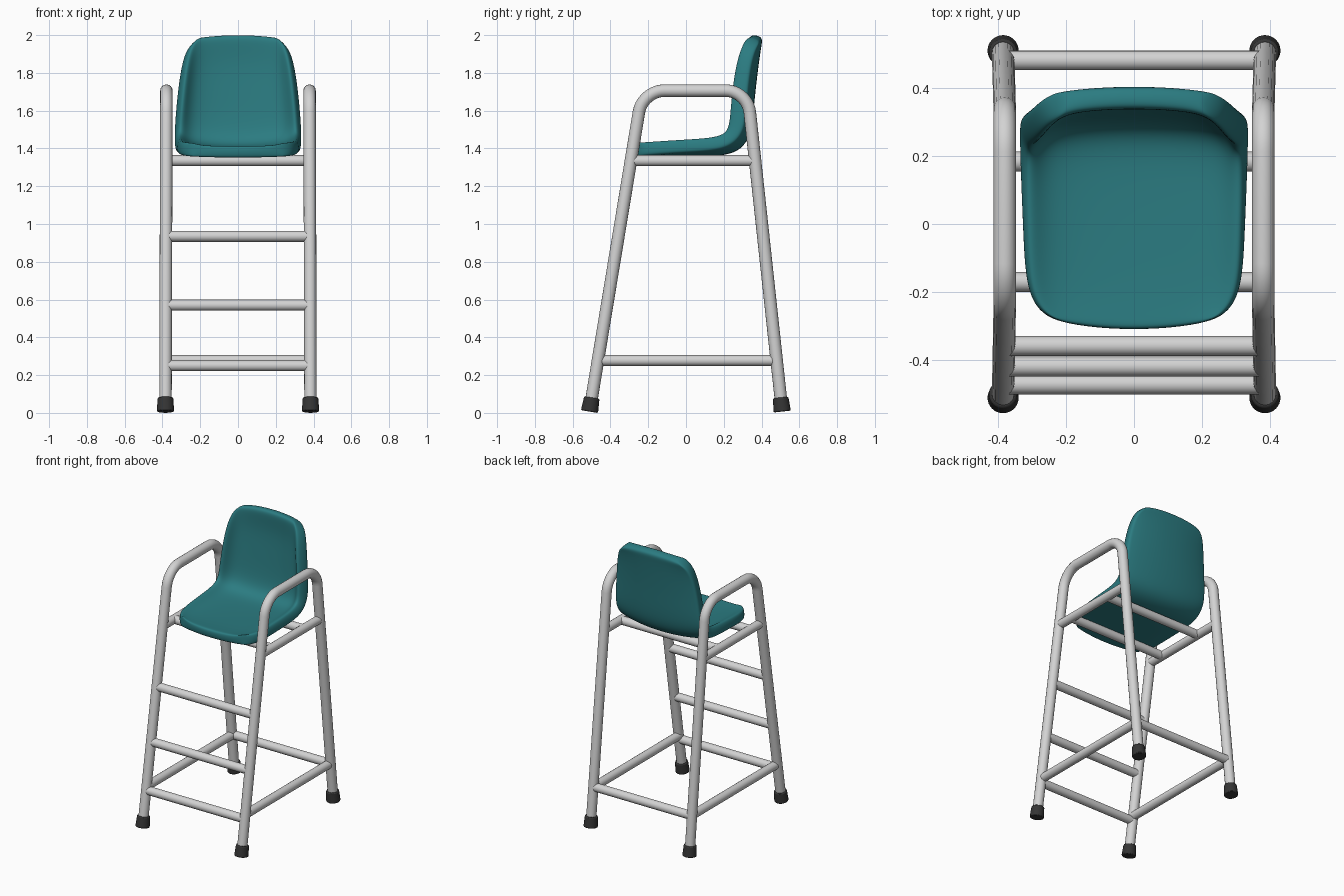
import bpy, math
from mathutils import Vector

if "Cube" in bpy.data.objects:
    bpy.data.objects.remove(bpy.data.objects["Cube"])


def material(name, rgb):
    m = bpy.data.materials.new(name)
    m.diffuse_color = (*rgb, 1)
    m.use_nodes = True
    m.node_tree.nodes["Principled BSDF"].inputs["Base Color"].default_value = m.diffuse_color
    return m


GREY = material("light grey metal", (0.65, 0.65, 0.65))
TEAL = material("teal plastic", (0.024, 0.2, 0.22))
BLACK = material("black rubber", (0.035, 0.035, 0.035))


def activate(ob):
    bpy.ops.object.select_all(action='DESELECT')
    ob.select_set(True)
    bpy.context.view_layer.objects.active = ob


def tube(name, points, r):
    """Round tube along a list of points."""
    cu = bpy.data.curves.new(name, 'CURVE')
    cu.dimensions = '3D'
    cu.bevel_depth = r
    cu.bevel_resolution = 6
    cu.use_fill_caps = True
    sp = cu.splines.new('POLY')
    sp.points.add(len(points) - 1)
    for p, q in zip(sp.points, points):
        p.co = (*q, 1)
    ob = bpy.data.objects.new(name, cu)
    bpy.context.collection.objects.link(ob)
    activate(ob)
    bpy.ops.object.convert(target='MESH')
    ob = bpy.context.object
    ob.data.materials.clear()
    ob.data.materials.append(GREY)
    bpy.ops.object.shade_smooth_by_angle(angle=math.radians(40))
    return ob


def rounded(points, d, n=10):
    """Round the inner corners of a path, starting d before each corner."""
    out = [points[0]]
    for a, b, c in zip(points, points[1:], points[2:]):
        p0 = b + (a - b).normalized() * d
        p3 = b + (c - b).normalized() * d
        p1, p2 = p0.lerp(b, 0.55), p3.lerp(b, 0.55)
        for i in range(n + 1):
            t = i / n
            s = 1 - t
            out.append(p0 * s**3 + p1 * 3 * s * s * t + p2 * 3 * s * t * t + p3 * t**3)
    return out + [points[-1]]


def front_y(z):
    return -0.512 + 0.165 * z


def back_y(z):
    return 0.51 - 0.108 * z


# Side frames: front leg, armrest and back leg in one bent tube, plus rungs and feet
ARM_Z, X, FOOT_X = 1.706, 0.379, 0.384
for side, s in (("left", -1), ("right", 1)):
    path = [Vector((s * FOOT_X, front_y(0.03), 0.03)), Vector((s * X, front_y(ARM_Z), ARM_Z)),
            Vector((s * X, back_y(ARM_Z), ARM_Z)), Vector((s * FOOT_X, back_y(0.03), 0.03))]
    tube(side + "_frame", rounded(path, 0.115), 0.033)
    for name, z in (("lower_side_rung", 0.277), ("seat_side_rail", 1.335)):
        tube(f"{side}_{name}", [(s * X, front_y(z), z), (s * X, back_y(z), z)], 0.029)
    for end, fy in (("front", front_y), ("back", back_y)):
        a = Vector((s * FOOT_X, fy(0.007), 0.007))
        d = (Vector((s * FOOT_X, fy(1), 1)) - Vector((s * FOOT_X, fy(0), 0))).normalized()
        bpy.ops.mesh.primitive_cone_add(vertices=32, radius1=0.046, radius2=0.041, depth=0.075,
                                        location=a + d * 0.0375,
                                        rotation=d.to_track_quat('Z', 'Y').to_euler())
        foot = bpy.context.object
        foot.name = f"{side}_{end}_foot"
        foot.data.materials.append(BLACK)
        bev = foot.modifiers.new("bevel", 'BEVEL')
        bev.width, bev.segments = 0.006, 2
        bev.limit_method = 'ANGLE'
        bpy.ops.object.shade_smooth_by_angle(angle=math.radians(40))

# Cross rungs: front steps, back rung and the two bars under the seat
for name, y, z in (("low_step", front_y(0.25), 0.25), ("middle_step", front_y(0.57), 0.57),
                   ("high_step", front_y(0.935), 0.935), ("back_rung", back_y(0.277), 0.277),
                   ("front_seat_bar", -0.17, 1.335), ("back_seat_bar", 0.183, 1.335)):
    tube(name, [(-X, y, z), (X, y, z)], 0.029)

# Seat shell rows, front lip to top of back:
# y, z, half width, edge shift in y, edge shift in z, thickness at centre, at rim
ROWS = [(-0.311, 1.385, 0.230, 0.030, 0.008, 0.064, 0.072),
        (-0.285, 1.388, 0.280, 0.028, 0.008, 0.060, 0.072),
        (-0.195, 1.390, 0.318, 0.010, 0.012, 0.050, 0.072),
        (-0.020, 1.390, 0.325, 0.000, 0.025, 0.046, 0.072),
        (0.130, 1.392, 0.330, -0.010, 0.030, 0.044, 0.074),
        (0.240, 1.400, 0.332, -0.025, 0.040, 0.042, 0.080),
        (0.300, 1.445, 0.333, -0.036, 0.045, 0.040, 0.090),
        (0.320, 1.550, 0.330, -0.040, 0.010, 0.038, 0.092),
        (0.334, 1.700, 0.317, -0.046, 0.000, 0.038, 0.090),
        (0.352, 1.850, 0.295, -0.046, 0.000, 0.042, 0.085),
        (0.366, 1.955, 0.265, -0.030, -0.012, 0.066, 0.078),
        (0.374, 2.001, 0.207, -0.012, -0.020, 0.072, 0.072)]
US = (-1, -0.91, -0.74, -0.3, 0.3, 0.74, 0.91, 1)
MAX_T = 0.092
verts = [(u * w, y + dy * abs(u)**2.5, z + dz * abs(u)**2.5)
         for y, z, w, dy, dz, tc, tr in ROWS for u in US]
n = len(US)
faces = [(r * n + c, r * n + c + 1, (r + 1) * n + c + 1, (r + 1) * n + c)
         for r in range(len(ROWS) - 1) for c in range(n - 1)]
me = bpy.data.meshes.new("seat")
me.from_pydata(verts, [], faces)
me.materials.append(TEAL)
# Move the sheet to the outer face; it is then thickened inwards, more at the rim
normals = [v.normal.copy() for v in me.vertices]
for v, nrm in zip(me.vertices, normals):
    v.co -= nrm * 0.036
seat = bpy.data.objects.new("seat", me)
bpy.context.collection.objects.link(seat)
group = seat.vertex_groups.new(name="shell_thickness")
for r, row in enumerate(ROWS):
    for c, u in enumerate(US):
        group.add([r * n + c], (row[6] if abs(u) > 0.8 else row[5]) / MAX_T, 'REPLACE')
sol = seat.modifiers.new("thickness", 'SOLIDIFY')
sol.thickness, sol.offset = MAX_T, 1
sol.vertex_group = group.name
sub = seat.modifiers.new("smooth", 'SUBSURF')
sub.levels = sub.render_levels = 3
activate(seat)
bpy.ops.object.shade_smooth()
